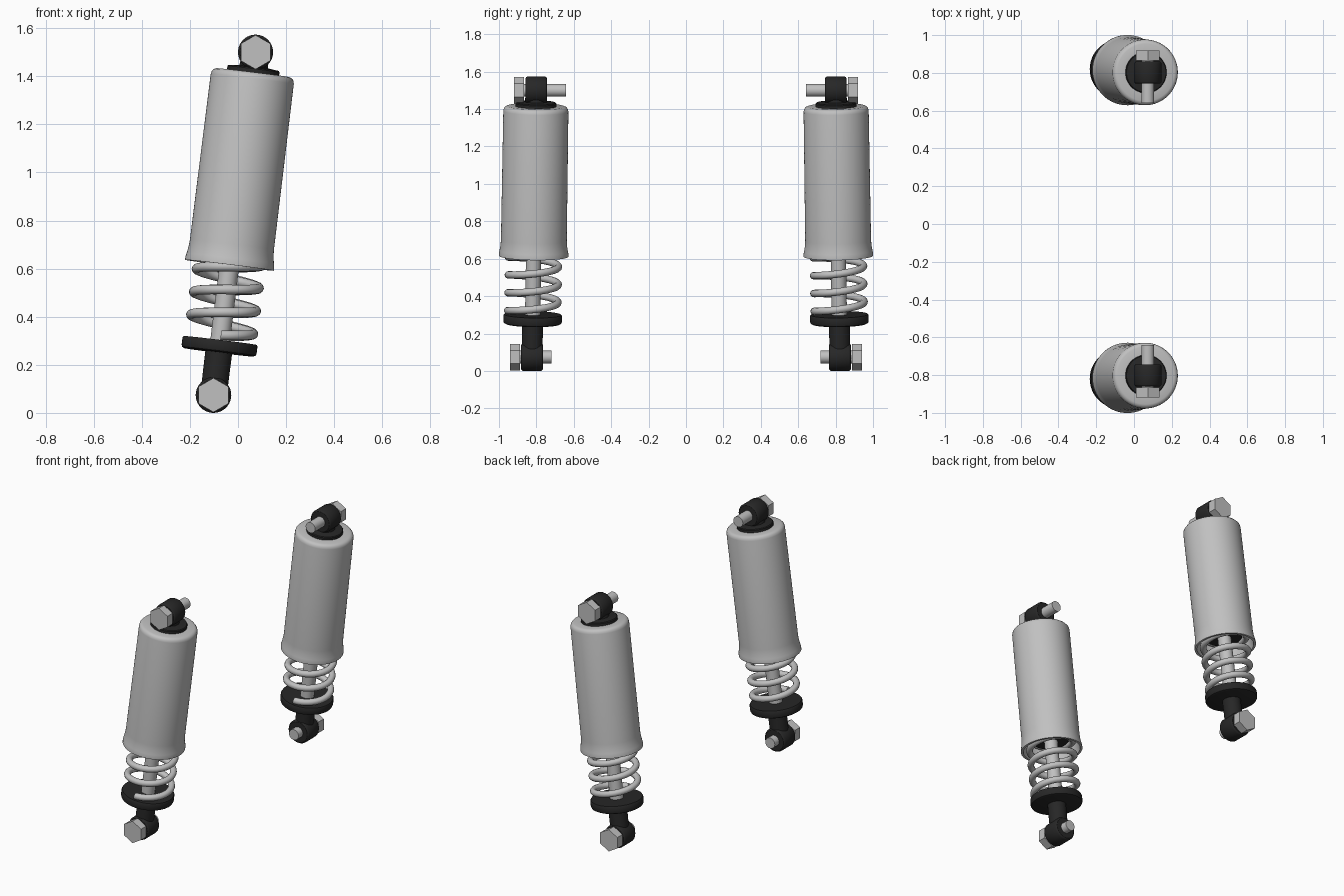
import bpy, bmesh, math
from mathutils import Vector, Matrix

if "Cube" in bpy.data.objects:
    bpy.data.objects.remove(bpy.data.objects["Cube"])


def material(name, value):
    m = bpy.data.materials.new(name)
    m.diffuse_color = (value, value, value, 1)
    m.use_nodes = True
    m.node_tree.nodes["Principled BSDF"].inputs["Base Color"].default_value = m.diffuse_color
    return m


GREY = material("light grey metal", 0.53)
BLACK = material("black metal", 0.02)


def finish(name, bm, mat, matrix):
    bmesh.ops.remove_doubles(bm, verts=bm.verts, dist=1e-5)
    bmesh.ops.recalc_face_normals(bm, faces=bm.faces)
    for f in bm.faces:
        f.smooth = True
    for e in bm.edges:
        e.smooth = e.calc_face_angle(0) < math.radians(32)
    me = bpy.data.meshes.new(name)
    bm.to_mesh(me)
    bm.free()
    me.materials.append(mat)
    ob = bpy.data.objects.new(name, me)
    ob.matrix_world = matrix
    bpy.context.collection.objects.link(ob)


def lathe(name, profile, mat, matrix, sides=48, turn=0.0):
    """Revolve (radius, height) points around local z."""
    bm = bmesh.new()
    rings = []
    for i in range(sides):
        a = turn + math.tau * i / sides
        rings.append([bm.verts.new((r * math.cos(a), r * math.sin(a), h)) for r, h in profile])
    n = len(profile)
    closed = profile[0][0] > 0
    for i in range(sides):
        p, q = rings[i], rings[(i + 1) % sides]
        for j in range(n if closed else n - 1):
            k = (j + 1) % n
            bm.faces.new((p[j], q[j], q[k], p[k]))
    # collapsed pole quads become triangles when doubles merge
    finish(name, bm, mat, matrix)


def coil(name, radius, wire, start, pitch, turns, mat, matrix, steps=40, sides=12):
    """Round wire swept along a right-handed helix starting at the front."""
    bm = bmesh.new()
    rings = []
    for i in range(int(steps * turns) + 1):
        a = -math.pi / 2 + math.tau * i / steps
        out = Vector((math.cos(a), math.sin(a), 0))
        c = out * radius + Vector((0, 0, start + pitch * i / steps))
        rings.append([bm.verts.new(c + wire * (out * math.cos(b) + Vector((0, 0, math.sin(b)))))
                      for b in (math.tau * k / sides for k in range(sides))])
    for p, q in zip(rings, rings[1:]):
        for k in range(sides):
            m = (k + 1) % sides
            bm.faces.new((p[k], q[k], q[m], p[m]))
    bm.faces.new(rings[0])
    bm.faces.new(rings[-1])
    finish(name, bm, mat, matrix)


def mount(name, centre, side, r, bolt_end):
    """Black eye with a hex bolt whose head faces outward."""
    # local z points outward along world y
    mat = Matrix.Translation(centre) @ Matrix.Rotation(-side * math.pi / 2, 4, 'X')
    w, b = 0.058, 0.009
    lathe(name + "_eye", [(0, -w), (r - b, -w), (r - 0.003, -w + 0.004), (r, -w + b),
                          (r, w - b), (r - 0.003, w - 0.004), (r - b, w), (0, w)], BLACK, mat, 40)
    lathe(name + "_bolt_head", [(0, 0.065), (0.071, 0.065), (0.071, 0.118), (0, 0.118)],
          GREY, mat, 6, math.pi / 2)
    lathe(name + "_bolt_shank", [(0, -bolt_end), (0.034, -bolt_end), (0.034, 0.07), (0, 0.07)],
          GREY, mat, 24)


for side, label in ((-1, "front"), (1, "back")):
    low = Vector((-0.102, side * 0.823, 0.074))
    high = Vector((0.073, side * 0.801, 1.50))
    axis = (high - low).normalized()
    M = Matrix.Translation(low) @ Vector((0, 0, 1)).rotation_difference(axis).to_matrix().to_4x4()

    # mounting eyes and bolts
    mount(label + "_lower", low, side, 0.074, 0.103)
    mount(label + "_upper", high, side, 0.073, 0.16)

    # hollow outer sleeve with rounded top and flared bottom
    lathe(label + "_sleeve", [
        (0.105, 1.351), (0.152, 1.351), (0.163, 1.347), (0.171, 1.338), (0.174, 1.325),
        (0.176, 0.63), (0.178, 0.60), (0.183, 0.572), (0.186, 0.558), (0.186, 0.544),
        (0.172, 0.544), (0.168, 0.57), (0.164, 0.61), (0.162, 1.33), (0.105, 1.33)],
        GREY, M, 64)

    # inner damper and top cap
    lathe(label + "_damper", [(0, 0.60), (0.105, 0.60), (0.109, 0.605), (0.109, 1.366),
                              (0.105, 1.371), (0.06, 1.376), (0.055, 1.42), (0, 1.42)], BLACK, M)

    # piston rod
    lathe(label + "_piston_rod", [(0, 0.2), (0.041, 0.2), (0.041, 0.62), (0, 0.62)], GREY, M, 32)

    # lower stem and spring seat
    lathe(label + "_lower_stem", [(0, 0.0), (0.055, 0.0), (0.056, 0.19), (0, 0.19)], BLACK, M, 32)
    lathe(label + "_spring_seat", [(0, 0.179), (0.145, 0.179), (0.154, 0.184), (0.157, 0.192),
                                   (0.157, 0.222), (0.153, 0.229), (0, 0.229)], BLACK, M)

    # spring
    coil(label + "_spring", 0.134, 0.02, 0.2485, 0.096, 10.5, GREY, M)
